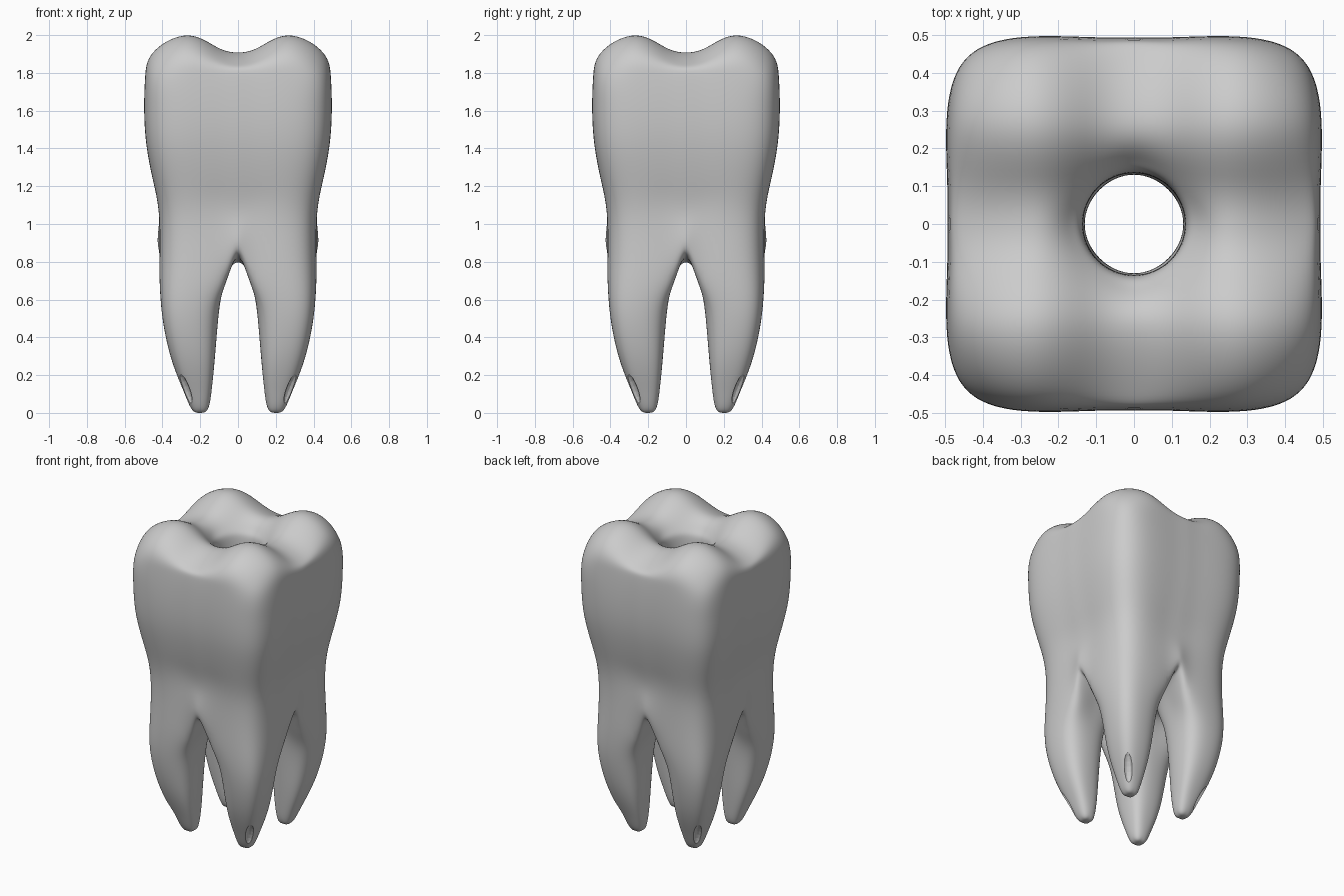
import bpy, bmesh, math
from mathutils import Vector

if "Cube" in bpy.data.objects:
    bpy.data.objects.remove(bpy.data.objects["Cube"])

# Roots: height, inner side, outer side (tip upward)
ROOT = [(0.02, 0.16, 0.245), (0.12, 0.14, 0.29), (0.3, 0.122, 0.357), (0.54, 0.10, 0.404)]
# Body: height, half width, hole radius
BODY = [(0.78, 0.413, 0.14), (1.03, 0.415, 0.135), (1.22, 0.445, 0.135), (1.42, 0.482, 0.135),
        (1.62, 0.494, 0.135), (1.79, 0.487, 0.137), (1.92, 0.44, 0.17)]
NR, TOP = len(ROOT), len(ROOT) + len(BODY) - 1


def spot(i, j, k):
    """Surface position of grid corner i, j (-3..3) at level k."""
    a, b = abs(i), abs(j)
    lo, hi = min(a, b), max(a, b)
    if k < NR:                                    # rounded root section
        z, inner, outer = ROOT[k]
        mid, half = (inner + outer) / 2, (outer - inner) / 2
        f = 0.78 if a != 2 and b != 2 else 1.0
        x, y = mid + (a - 2) * half * f, mid + (b - 2) * half * f
        if k == 0:
            if a == b == 2:
                z = 0.0
    else:
        z, w, r = BODY[k - NR]
        if hi == 1:                               # central hole
            ang = math.atan2(b, a)
            x, y = r * math.cos(ang), r * math.sin(ang)
        else:
            cols = [0, 0.11, 0.29 * w / 0.48, w]
            x, y = cols[a], cols[b]
            if a == b == 3:
                x = y = 0.89 * w
        if k == NR:                               # arches between roots
            if lo == 0:
                z = {1: 0.82, 2: 0.81, 3: 0.86}[hi]
            elif lo == 1:
                z = 0.72
                if hi > 1:
                    x, y = (0.065 if a == 1 else x), (0.065 if b == 1 else y)
                    if hi == 3:
                        x, y = (0.40 if a == 3 else 0.075), (0.40 if b == 3 else 0.075)
        if k == TOP:                              # cusps and grooves
            z = {(0, 1): 1.85, (1, 1): 1.865, (0, 2): 1.91, (1, 2): 1.935, (2, 2): 2.0,
                 (0, 3): 1.85, (1, 3): 1.87, (2, 3): 1.92, (3, 3): 1.90}[(lo, hi)]
    return Vector((math.copysign(x, i), math.copysign(y, j), z))


def filled(i, j, k):
    """Is grid cell i, j (-3..2) between levels k and k+1 solid?"""
    if not (-3 <= i <= 2 and -3 <= j <= 2 and 0 <= k < TOP):
        return False
    ci, cj = abs(i + 0.5), abs(j + 0.5)
    return (ci > 1 and cj > 1) if k < NR else (ci > 1 or cj > 1)


# Tooth cage: skin of the filled cells
bm = bmesh.new()
verts = {}


def vert(key):
    if key not in verts:
        verts[key] = bm.verts.new(spot(*key))
    return verts[key]


for k in range(TOP):
    for i in range(-3, 3):
        for j in range(-3, 3):
            if not filled(i, j, k):
                continue
            for axis in range(3):
                for side in (0, 1):
                    n = [i, j, k]
                    n[axis] += 2 * side - 1
                    if filled(*n):
                        continue
                    u, v = [t for t in range(3) if t != axis]
                    quad = []
                    for du, dv in ((0, 0), (1, 0), (1, 1), (0, 1)):
                        c = [i, j, k]
                        c[axis] += side
                        c[u] += du
                        c[v] += dv
                        quad.append(vert(tuple(c)))
                    bm.faces.new(quad)
bmesh.ops.recalc_face_normals(bm, faces=bm.faces)
mesh = bpy.data.meshes.new("tooth")
bm.to_mesh(mesh)
bm.free()
tooth = bpy.data.objects.new("tooth", mesh)
bpy.context.collection.objects.link(tooth)
sub = tooth.modifiers.new("smooth", 'SUBSURF')
sub.levels = sub.render_levels = 2

# Push the cage out until the smooth surface passes through the given points
goal = [v.co.copy() for v in mesh.vertices]
for step in range(7):
    bpy.context.view_layer.update()
    ev = tooth.evaluated_get(bpy.context.evaluated_depsgraph_get())
    now = [ev.data.vertices[n].co.copy() for n in range(len(goal))]
    for v, g, c in zip(mesh.vertices, goal, now):
        v.co += 0.8 * (g - c)
    mesh.update()
    tooth.update_tag()
sub.levels = sub.render_levels = 3

# Small pits on the outer face of each root tip
for sx in (-1, 1):
    for sy in (-1, 1):
        bpy.ops.mesh.primitive_uv_sphere_add(segments=16, ring_count=10, radius=1,
                                             location=(sx * 0.288, sy * 0.288, 0.125))
        pit = bpy.context.object
        pit.name = "pit_cutter"
        pit.scale = (0.03, 0.035, 0.1)
        out = Vector((sx, sy, 0)).normalized()
        pit.rotation_euler = (out * 0.55 + Vector((0, 0, 1))).to_track_quat('Z', 'Y').to_euler()
        pit.hide_render = True
        pit.hide_set(True)
        cut = tooth.modifiers.new("pit", 'BOOLEAN')
        cut.operation, cut.object, cut.solver = 'DIFFERENCE', pit, 'EXACT'

for p in mesh.polygons:
    p.use_smooth = True
